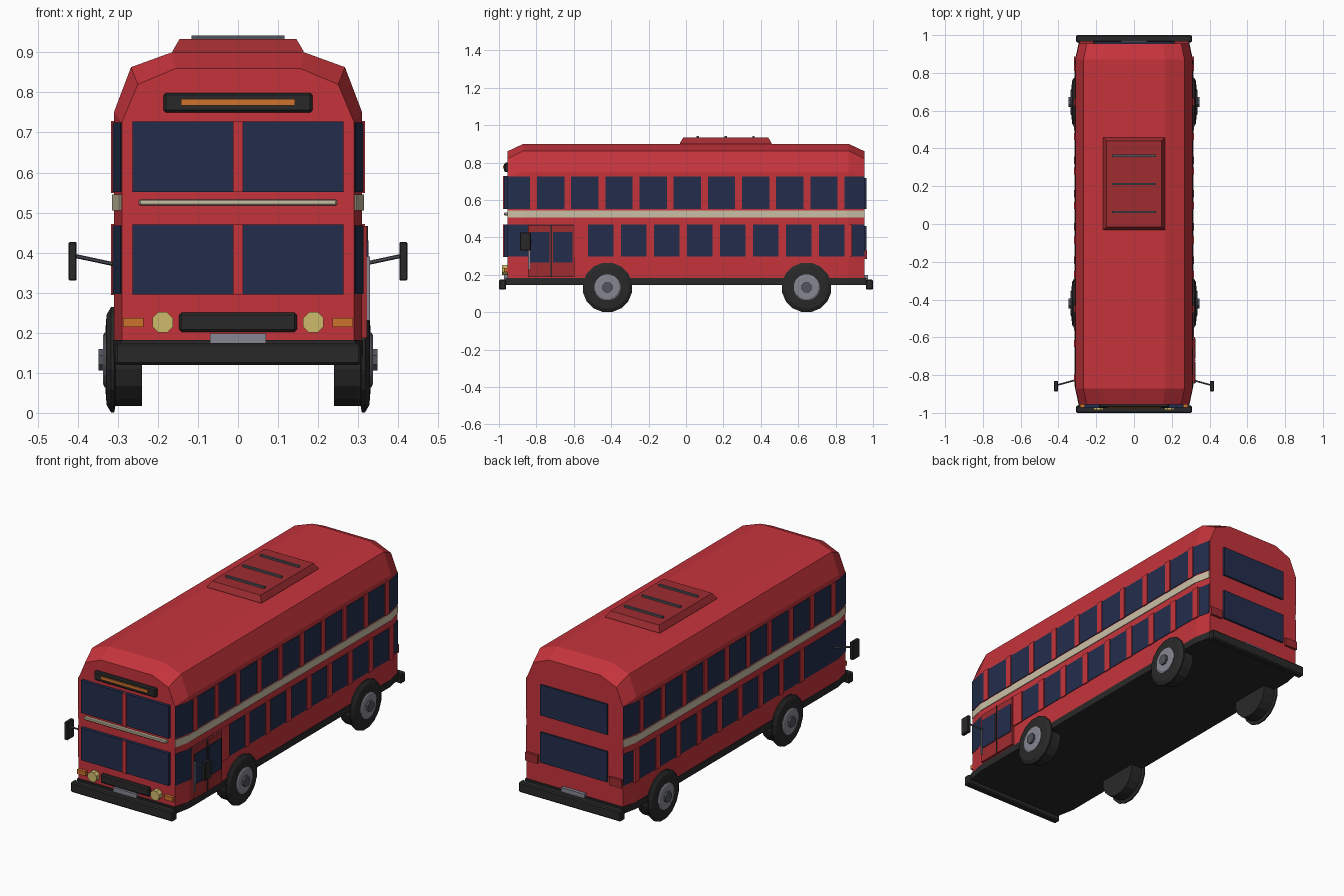
import bpy, bmesh, math
from mathutils import Vector

if "Cube" in bpy.data.objects:
    bpy.data.objects.remove(bpy.data.objects["Cube"])


def material(name, rgb):
    m = bpy.data.materials.new(name)
    m.diffuse_color = (*rgb, 1)
    m.use_nodes = True
    m.node_tree.nodes["Principled BSDF"].inputs["Base Color"].default_value = m.diffuse_color
    return m


RED = material("bus red", (0.56, 0.034, 0.044))
DARK_RED = material("dark red", (0.34, 0.025, 0.03))
GLASS = material("navy glass", (0.017, 0.027, 0.072))
BLACK = material("black trim", (0.022, 0.022, 0.022))
CREAM = material("cream stripe", (0.60, 0.53, 0.38))
ORANGE = material("amber", (0.62, 0.17, 0.025))
YELLOW = material("headlight yellow", (0.62, 0.50, 0.15))
SILVER = material("silver", (0.24, 0.24, 0.29))
GREY = material("dark grey", (0.085, 0.09, 0.11))


def finish(name, bm, mat):
    bmesh.ops.recalc_face_normals(bm, faces=bm.faces)
    me = bpy.data.meshes.new(name)
    bm.to_mesh(me)
    bm.free()
    me.materials.append(mat)
    ob = bpy.data.objects.new(name, me)
    bpy.context.collection.objects.link(ob)
    return ob


def box(name, x, y, z, mat, bevel=0):
    """Box from (min, max) ranges."""
    bm = bmesh.new()
    bmesh.ops.create_cube(bm, size=1)
    for v in bm.verts:
        for i, r in enumerate((x, y, z)):
            v.co[i] = (r[0] + r[1]) / 2 + v.co[i] * (r[1] - r[0])
    ob = finish(name, bm, mat)
    if bevel:
        mod = ob.modifiers.new("bevel", "BEVEL")
        mod.width = bevel
        mod.segments = 1
    return ob


def loft(name, rings, mat, closed=False):
    """Skin matching rings of points, capping both ends."""
    bm = bmesh.new()
    loops = [[bm.verts.new(p) for p in ring] for ring in rings]
    n = len(loops[0])
    for a, b in zip(loops, loops[1:]):
        for i in range(n):
            j = (i + 1) % n
            bm.faces.new((a[i], a[j], b[j], b[i]))
    bm.faces.new(loops[0])
    bm.faces.new(loops[-1])
    return finish(name, bm, mat)


def plan_prism(name, off, end, z, mat):
    """Prism following the tapered plan outline of the body."""
    pts = [(0.29 + off, end), (0.31 + off, 0.86)]
    right = [(x, -y) for x, y in pts] + [(x, y) for x, y in reversed(pts)]
    outline = right + [(-x, -y) for x, y in right]
    return loft(name, [[(x, y, h) for x, y in outline] for h in z], mat)


def lathe_x(name, profile, centre, side, mat, sides=16):
    """Solid of revolution about x; profile is (radius, x)."""
    rings = []
    for r, x in profile:
        rings.append([(side * x, centre[0] + r * math.cos(t), centre[1] + r * math.sin(t))
                      for t in (2 * math.pi * (k + 0.5) / sides for k in range(sides))])
    return loft(name, rings, mat)


# Body shell with tapered ends and chamfered roof
def section(y, half):
    return [(x, y, z) for x, z in half] + [(-x, y, z) for x, z in reversed(half)]


small = [(0.29, 0.165), (0.29, 0.725), (0.25, 0.82), (0.155, 0.86)]
full = [(0.31, 0.165), (0.31, 0.75), (0.267, 0.863), (0.165, 0.90)]
loft("body", [section(-0.955, small), section(-0.87, full),
              section(0.87, full), section(0.955, small)], RED)
plan_prism("chassis_skirt", 0.002, 0.965, (0.145, 0.182), BLACK)

# Glass bands and stripe along the sides
plan_prism("upper_glass_band", 0.003, 0.954, (0.552, 0.725), GLASS)
plan_prism("lower_glass_band", 0.003, 0.954, (0.297, 0.468), GLASS)
plan_prism("side_stripe", 0.004, 0.954, (0.505, 0.545), CREAM)

# Window pillars
for s in (-1, 1):
    def side_box(name, x, y, z, mat, s=s):
        return box(name, sorted((s * x[0], s * x[1])), y, z, mat)
    for i in range(10):
        c = -0.815 + 0.1827 * i
        side_box("upper_pillar", (0.3, 0.317), (c - 0.018, c + 0.018), (0.549, 0.728), RED)
    for i in range(9):
        c = -0.545 + 0.1765 * i
        start = -0.6 if (i == 0 and s == 1) else c - 0.02
        end = c + 0.02
        side_box("lower_pillar", (0.3, 0.317), (start, end), (0.294, 0.471), RED)

# Folding entrance door
box("door", (0.3, 0.322), (-0.845, -0.597), (0.187, 0.467), DARK_RED)
for y0, y1 in ((-0.833, -0.73), (-0.711, -0.606)):
    box("door_window", (0.315, 0.326), (y0, y1), (0.265, 0.43), GLASS)
box("door_seam", (0.315, 0.325), (-0.724, -0.717), (0.187, 0.467), BLACK)
box("door_handle", (0.32, 0.329), (-0.842, -0.835), (0.23, 0.39), SILVER)

# Front glazing with centre posts
for z in ((0.552, 0.727), (0.295, 0.47)):
    box("windscreen", (-0.263, 0.263), (-0.973, -0.95), z, GLASS)
    box("windscreen_post", (-0.012, 0.012), (-0.979, -0.95), z, RED)
    box("rear_window", (-0.2, 0.2), (0.95, 0.965), (z[0], z[1] - 0.01), GLASS)

# Front trim
box("front_stripe", (-0.247, 0.247), (-0.972, -0.95), (0.518, 0.533), CREAM, 0.003)
box("destination_box", (-0.186, 0.186), (-0.972, -0.94), (0.75, 0.799), BLACK, 0.006)
box("destination_sign", (-0.142, 0.142), (-0.978, -0.96), (0.767, 0.783), ORANGE)
box("grille", (-0.147, 0.147), (-0.972, -0.94), (0.202, 0.25), BLACK, 0.006)

# Lamps
for s in (-1, 1):
    bm = bmesh.new()
    bmesh.ops.create_cone(bm, cap_ends=True, segments=8, radius1=0.028,
                          radius2=0.028, depth=0.035)
    for v in bm.verts:
        a = v.co.copy()
        c, d = math.cos(math.pi / 8), math.sin(math.pi / 8)
        v.co = Vector((s * 0.188 + a.x * c - a.y * d, -0.966 + a.z,
                       0.226 + a.x * d + a.y * c))
    finish("headlight", bm, YELLOW)
    box("indicator", sorted((s * 0.236, s * 0.287)), (-0.972, -0.95), (0.214, 0.237), ORANGE)
    box("tail_light", sorted((s * 0.215, s * 0.289)), (0.95, 0.968), (0.285, 0.33), DARK_RED)

# Bumpers and blank plates
for e in (-1, 1):
    box("bumper", (-0.307, 0.307), sorted((e * 0.962, e * 1.0)), (0.12, 0.175), BLACK, 0.006)
    box("blank_plate", (-0.07, 0.07), sorted((e * 0.95, e * 0.972)), (0.165, 0.198), SILVER)

# Roof unit with vents
loft("roof_unit", [[(sx * w, 0.2125 + sy * l, z) for sx, sy in
                    ((-1, -1), (1, -1), (1, 1), (-1, 1))]
                   for w, l, z in ((0.163, 0.245, 0.895), (0.163, 0.245, 0.904),
                                   (0.146, 0.228, 0.933))], DARK_RED)
for y in (0.063, 0.212, 0.361):
    box("roof_vent", (-0.116, 0.116), (y - 0.006, y + 0.006), (0.925, 0.942), GREY)

# Wheels
tyre = [(0.117, 0.24), (0.117, 0.306), (0.134, 0.309), (0.134, 0.317),
        (0.115, 0.328), (0.075, 0.331)]
for s in (-1, 1):
    for y in (-0.42, 0.645):
        c = (y, 0.1325)
        lathe_x("tyre", tyre, c, s, BLACK)
        lathe_x("wheel_rim", [(0.07, 0.32), (0.07, 0.333), (0.062, 0.337)], c, s, SILVER)
        lathe_x("hub_cap", [(0.029, 0.33), (0.029, 0.348)], c, s, GREY, 8)

# Wing mirrors on angled arms
for s in (-1, 1):
    box("mirror", sorted((s * 0.403, s * 0.423)), (-0.887, -0.83), (0.33, 0.427), BLACK, 0.003)
    a, b = Vector((s * 0.305, -0.825, 0.37)), Vector((s * 0.408, -0.853, 0.392))
    bm = bmesh.new()
    bmesh.ops.create_cone(bm, cap_ends=True, segments=6, radius1=0.005,
                          radius2=0.005, depth=(b - a).length)
    arm = finish("mirror_arm", bm, GREY)
    arm.location = (a + b) / 2
    arm.rotation_euler = (b - a).to_track_quat("Z", "Y").to_euler()
